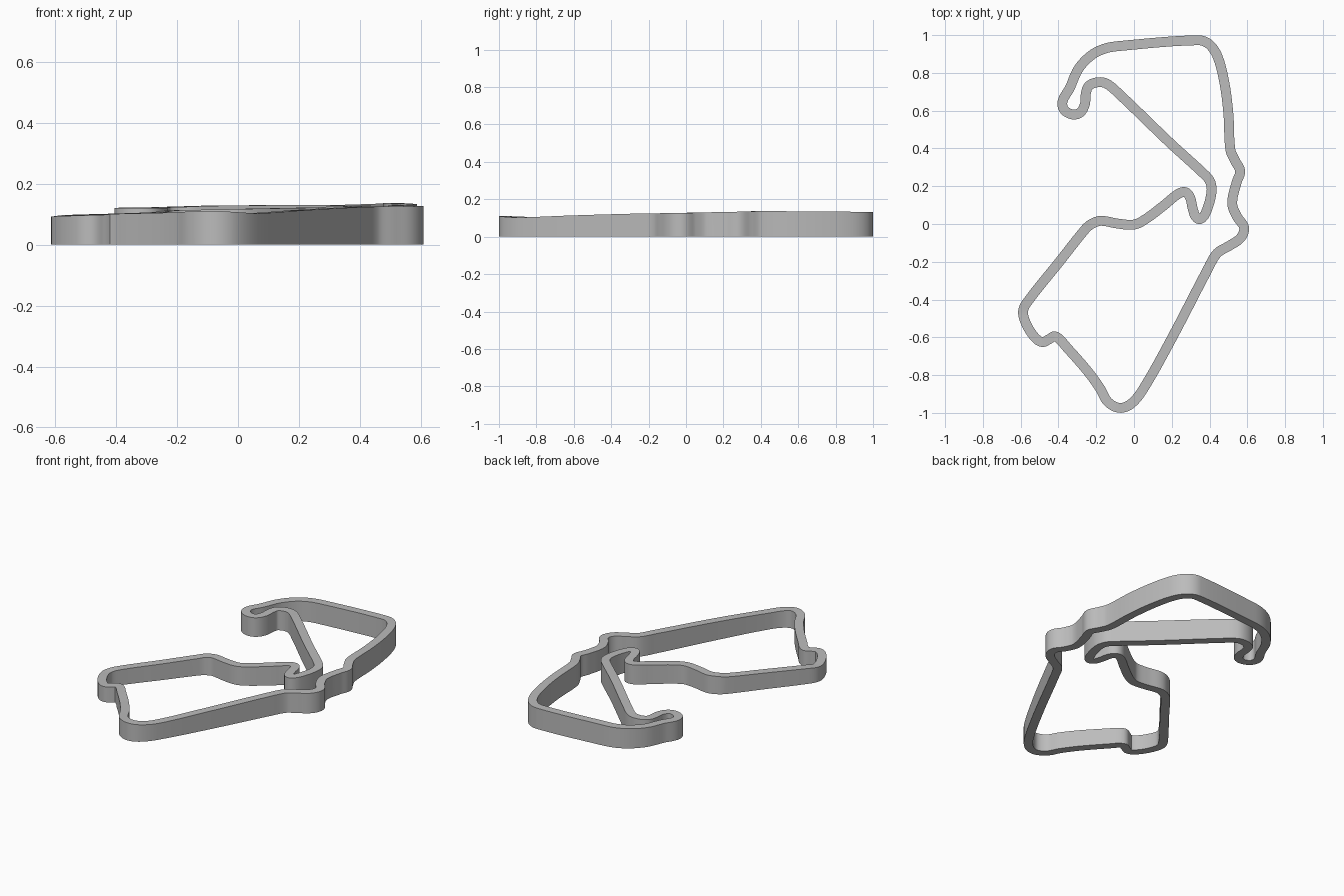
import bpy
import bmesh
from mathutils import Vector
from mathutils.geometry import interpolate_bezier

HALF_WIDTH = 0.026
STEPS = 7

# Remove the default cube
cube = bpy.data.objects.get("Cube")
if cube:
    bpy.data.objects.remove(cube, do_unlink=True)

# Centre line of the circuit in hundredths, one section at a time.
# Each section gives its starting height; heights blend towards the next one.
north_east_bend = (13.1, [(34, 97.3), (40, 95), (44.5, 88), (48, 74), (50, 58)])
east_kink = (13.7, [(51, 39.5), (53.5, 33.5), (56.2, 28), (54.3, 22), (52, 11), (54.5, 4)])
east_hook = (12.7, [(58.3, -2), (56.3, -7.5), (50.5, -11.5), (44, -15.5)])
south_east_straight = (12.4, [(39, -24), (20, -60.5)])
south_dip = (10.3, [(4.5, -88), (-2, -95.5)])
south_bend = (11.1, [(-8, -97.3), (-14, -94), (-18, -87), (-24.5, -78), (-35, -66)])
south_west_chicane = (10, [(-41.5, -59.5), (-45, -61), (-48.5, -62.5), (-52.5, -60), (-57, -53)])
west_corner = (9.2, [(-58.7, -46), (-55.5, -40), (-39.5, -20), (-26, -3)])
middle_run = (11.2, [(-22.5, 0), (-17.5, 1.7), (-8.5, 0.2), (0, -0.3), (6, 2.5), (16, 10)])
infield_hairpin = (12.2, [(23.5, 16), (27.3, 16.8), (29.7, 14), (31, 8.5), (32.6, 4),
                          (35, 2.6), (38, 6), (41, 16.5), (40.3, 22.5), (36.5, 27)])
diagonal_straight = (13, [(19, 43), (-7.5, 68.5)])
inner_hook = (12.5, [(-14.5, 74.3), (-19.5, 75), (-24, 73), (-25.5, 69), (-26, 63.5)])
outer_hook = (12, [(-28.5, 59), (-32.5, 58), (-37, 60.5), (-37.8, 65), (-34, 72)])
north_straight = (12.2, [(-29.5, 82), (-23, 89), (-16, 92.7), (-8, 94.2)])

SECTIONS = [north_east_bend, east_kink, east_hook, south_east_straight, south_dip,
            south_bend, south_west_chicane, west_corner, middle_run, infield_hairpin,
            diagonal_straight, inner_hook, outer_hook, north_straight]


def control_points():
    """Join the sections into one closed list of points, z being the wall height."""
    points = []
    for i, (height, pairs) in enumerate(SECTIONS):
        next_height = SECTIONS[(i + 1) % len(SECTIONS)][0]
        for k, (x, y) in enumerate(pairs):
            z = height + (next_height - height) * k / len(pairs)
            points.append(Vector((x, y, z)) / 100)
    return points


def smooth_loop(points):
    """Sample a smooth closed curve through the points."""
    count = len(points)
    tangents = [(points[(i + 1) % count] - points[i - 1]).normalized() for i in range(count)]
    loop = []
    for i in range(count):
        j = (i + 1) % count
        reach = (points[j] - points[i]).length / 3
        loop += interpolate_bezier(points[i], points[i] + tangents[i] * reach,
                                   points[j] - tangents[j] * reach, points[j], STEPS)[:-1]
    return loop


def build_track(name, loop, material):
    """Sweep a rectangular wall section, flat at the base, along the closed loop."""
    bm = bmesh.new()
    rings = []
    for i, point in enumerate(loop):
        along = loop[(i + 1) % len(loop)] - loop[i - 1]
        side = Vector((-along.y, along.x, 0)).normalized() * HALF_WIDTH
        floor = Vector((point.x, point.y, 0))
        rings.append([bm.verts.new(v) for v in
                      (floor - side, floor + side, point + side, point - side)])
    for i, ring in enumerate(rings):
        previous = rings[i - 1]
        for k in range(4):
            n = (k + 1) % 4
            bm.faces.new((previous[k], previous[n], ring[n], ring[k]))
    bmesh.ops.recalc_face_normals(bm, faces=bm.faces)
    mesh = bpy.data.meshes.new(name)
    bm.to_mesh(mesh)
    bm.free()
    mesh.materials.append(material)
    track = bpy.data.objects.new(name, mesh)
    bpy.context.collection.objects.link(track)
    return track


# Single plain grey finish
grey = bpy.data.materials.new("plain grey")
grey.use_nodes = True
colour = (0.5, 0.5, 0.5, 1)
grey.diffuse_color = colour
grey.node_tree.nodes["Principled BSDF"].inputs["Base Color"].default_value = colour

# Circuit wall with sharp top and bottom edges
circuit = build_track("circuit_wall", smooth_loop(control_points()), grey)
bpy.ops.object.select_all(action="DESELECT")
circuit.select_set(True)
bpy.context.view_layer.objects.active = circuit
bpy.ops.object.shade_smooth_by_angle(angle=0.6)
